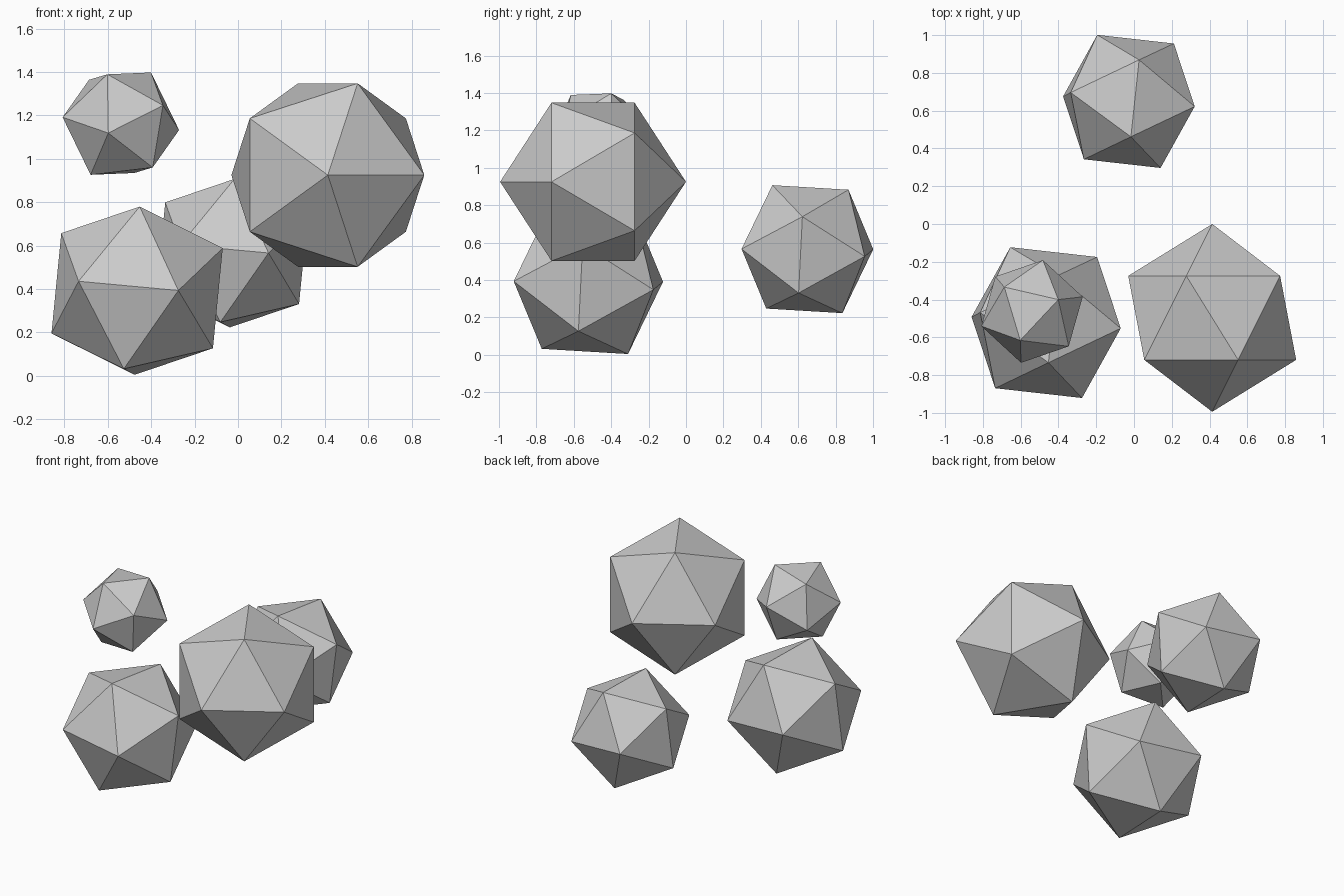
import bpy, bmesh
from mathutils import Matrix, Vector

if "Cube" in bpy.data.objects:
    bpy.data.objects.remove(bpy.data.objects["Cube"])


def icosahedron(name, centre, radius, tip, neighbour):
    """Icosahedron turned so one corner points along tip and an adjacent one along neighbour."""
    z = Vector(tip).normalized()
    n = Vector(neighbour)
    x = (n - z * n.dot(z)).normalized()
    turn = Matrix((x, z.cross(x), z)).transposed().to_4x4()
    mesh = bpy.data.meshes.new(name)
    bm = bmesh.new()
    bmesh.ops.create_icosphere(bm, subdivisions=1, radius=radius)
    # Normalise the radius so the corners lie exactly on it
    for v in bm.verts:
        v.co = v.co.normalized() * radius
    bm.to_mesh(mesh)
    bm.free()
    obj = bpy.data.objects.new(name, mesh)
    bpy.context.collection.objects.link(obj)
    obj.matrix_world = Matrix.Translation(centre) @ turn


# Large rock, its axis lying along y
icosahedron("large_rock", (0.414, -0.497, 0.925), 0.497, (0, -1, 0), (0.894, -0.447, 0))

# Two medium rocks sharing the same tilt
tilt = ((0.027, -0.48, 0.877), (0.43, -0.903, 0.003))
icosahedron("front_rock", (-0.465, -0.522, 0.392), 0.442, *tilt)
icosahedron("back_rock", (-0.027, 0.649, 0.565), 0.39, *tilt)

# Small floating rock
icosahedron("small_rock", (-0.54, -0.463, 1.162), 0.281,
            (-0.222, -0.545, 0.81), (0.195, -0.18, 0.078))
